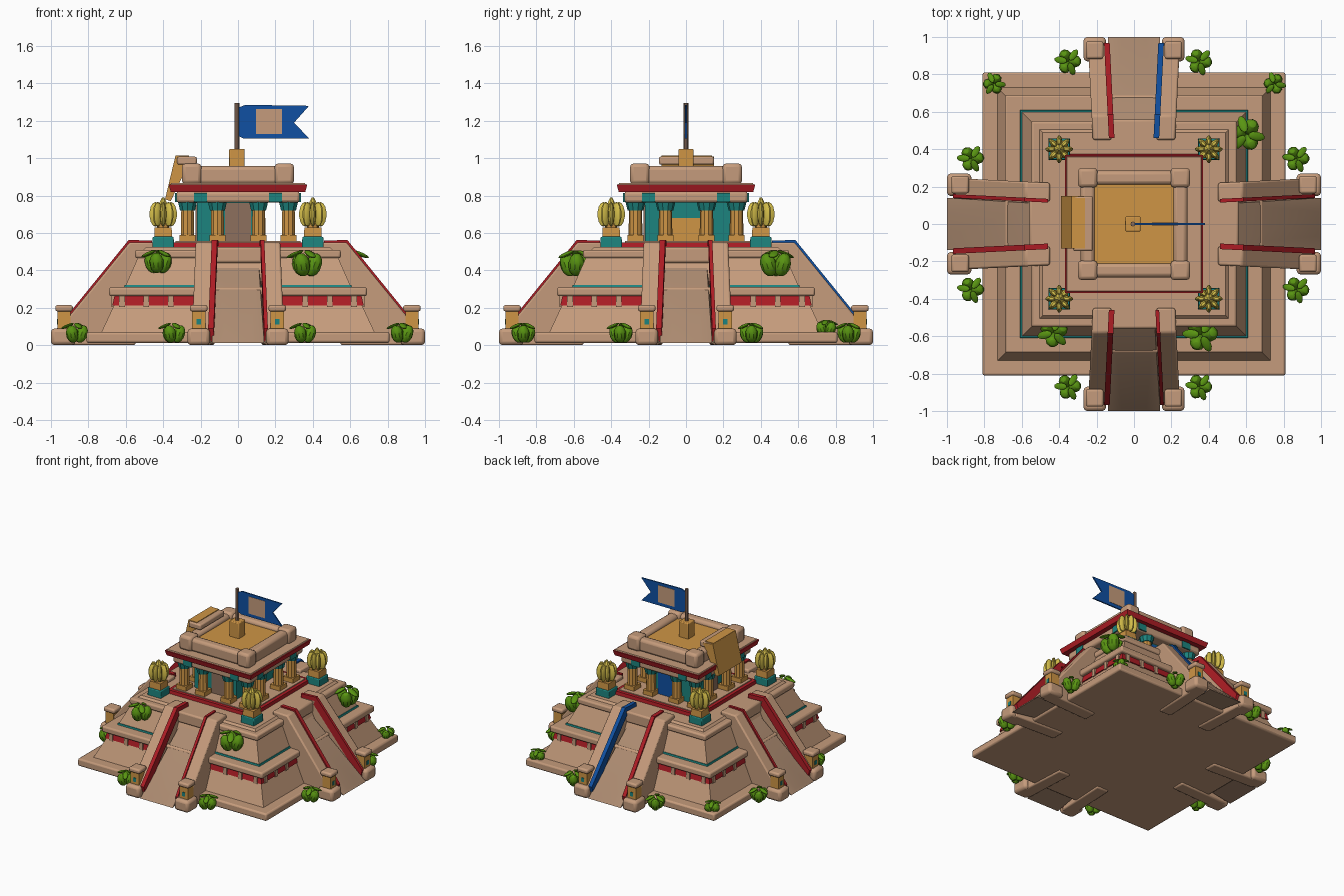
import bpy, bmesh, math
from mathutils import Matrix, Vector

cube = bpy.data.objects.get("Cube")
if cube:
    bpy.data.objects.remove(cube, do_unlink=True)


def material(name, rgb):
    m = bpy.data.materials.new(name)
    m.use_nodes = True
    m.diffuse_color = (*rgb, 1)
    bsdf = next(n for n in m.node_tree.nodes if n.type == 'BSDF_PRINCIPLED')
    bsdf.inputs["Base Color"].default_value = (*rgb, 1)
    bsdf.inputs["Roughness"].default_value = 0.8
    return m


STONE = material("sandstone", (0.56, 0.33, 0.20))
STAIR = material("shaded_sandstone", (0.42, 0.26, 0.165))
BROWN = material("worn_brown", (0.27, 0.16, 0.11))
RED = material("red_paint", (0.42, 0.012, 0.018))
TEAL = material("teal_paint", (0.012, 0.23, 0.21))
OCHRE = material("ochre", (0.62, 0.30, 0.06))
YELLOW = material("bud_yellow", (0.68, 0.53, 0.07))
GREEN = material("leaf_green", (0.10, 0.30, 0.006))
BLUE = material("flag_blue", (0.005, 0.08, 0.36))


def finish(name, bm, mat, bevel=0.0):
    bmesh.ops.recalc_face_normals(bm, faces=bm.faces[:])
    me = bpy.data.meshes.new(name)
    bm.to_mesh(me)
    bm.free()
    me.materials.append(mat)
    ob = bpy.data.objects.new(name, me)
    bpy.context.collection.objects.link(ob)
    if bevel:
        mod = ob.modifiers.new("soft_edges", 'BEVEL')
        mod.width, mod.segments = bevel, 2
    bpy.ops.object.select_all(action='DESELECT')
    ob.select_set(True)
    bpy.context.view_layer.objects.active = ob
    bpy.ops.object.shade_smooth_by_angle(angle=math.radians(30))
    return ob


def hull(name, points, mat, bevel=0.0, turn=0):
    """Convex solid around the points, turned by quarter turns about z."""
    bm = bmesh.new()
    rot = Matrix.Rotation(turn * math.pi / 2, 3, 'Z')
    for p in points:
        bm.verts.new(rot @ Vector(p))
    res = bmesh.ops.convex_hull(bm, input=bm.verts[:])
    loose = {g for g in res["geom_interior"] + res["geom_unused"] if isinstance(g, bmesh.types.BMVert)}
    bmesh.ops.delete(bm, geom=list(loose), context='VERTS')
    bmesh.ops.dissolve_limit(bm, angle_limit=0.01, verts=bm.verts[:], edges=bm.edges[:])
    return finish(name, bm, mat, bevel)


def box(name, x, y, z, mat, bevel=0.0, turn=0):
    return hull(name, [(a, b, c) for a in x for b in y for c in z], mat, bevel, turn)


def tier(name, low, high, z0, z1, mat, bevel=0.0, at=(0, 0)):
    pts = [(at[0] + sx * h, at[1] + sy * h, z) for h, z in ((low, z0), (high, z1))
           for sx in (-1, 1) for sy in (-1, 1)]
    return hull(name, pts, mat, bevel)


def drum(name, x, y, z0, z1, r0, r1, mat, sides=10):
    bm = bmesh.new()
    bmesh.ops.create_cone(bm, cap_ends=True, segments=sides, radius1=r0, radius2=r1, depth=z1 - z0,
                          matrix=Matrix.Translation((x, y, (z0 + z1) / 2)))
    return finish(name, bm, mat)


def blobs(name, transforms, mat):
    bm = bmesh.new()
    for m in transforms:
        bmesh.ops.create_uvsphere(bm, u_segments=10, v_segments=7, radius=1, matrix=m)
    return finish(name, bm, mat)


# Stepped pyramid body
tier("ground_plinth", 0.81, 0.81, 0.012, 0.07, STONE, 0.012)
tier("lower_tier", 0.73, 0.66, 0.07, 0.22, STONE)
tier("lower_red_band", 0.672, 0.66, 0.213, 0.265, RED)
tier("lower_ledge", 0.69, 0.69, 0.262, 0.31, STONE, 0.012)
tier("teal_line", 0.610, 0.606, 0.31, 0.321, TEAL)
tier("upper_tier", 0.605, 0.53, 0.31, 0.48, STONE)
tier("upper_ledge", 0.55, 0.55, 0.465, 0.51, STONE, 0.012)
tier("terrace", 0.51, 0.49, 0.505, 0.525, STONE)
tier("temple_step", 0.365, 0.36, 0.52, 0.55, RED, at=(0, 0.01))
tier("temple_floor", 0.335, 0.335, 0.53, 0.556, STONE, at=(0, 0.01))

# Four stairways with sloping side walls, painted inner strips and lantern posts
for k in range(4):
    ramp = [(s * w, -d, z) for s in (-1, 1) for w, d, z in
            ((0.11, 0.53, 0.44), (0.065, 0.99, 0.03), (0.14, 0.53, 0.28), (0.14, 1, 0.012), (0.12, 0.8, 0.03))]
    hull("stair_ramp", ramp, STAIR, 0, k)
    box("stair_landing", (-0.13, 0.13), (-0.56, -0.44), (0.44, 0.525), STONE, 0.012, k)
    for x in (-0.62, -0.49, -0.36, 0.36, 0.49, 0.62):
        box("band_block", (x - 0.015, x + 0.015), (-0.676, -0.65), (0.205, 0.263), STONE, 0, k)
    for s in (-1, 1):
        profile = ((0.96, 0.0), (0.96, 0.085), (0.58, 0.55), (0.45, 0.55), (0.45, 0.45), (0.55, 0.0))

        def inner(d):
            return 0.12 + 0.05 * (d - 0.45)

        wall = [(s * (inner(d) + w), -d, z) for d, z in profile for w in (0, 0.1)]
        hull("stair_side_wall", wall, STONE, 0.01, k)
        # The strips on one wall of each stair are the broader ones
        broad = k == 2 or (k, s) in ((0, -1), (1, -1), (3, 1))
        out, colour = (0.016 if broad else 0.006), (BLUE if (k, s) == (2, -1) else RED)
        for path in (((0.95, 0.02), (0.968, 0.09), (0.585, 0.562), (0.565, 0.50)),
                     ((0.585, 0.562), (0.58, 0.53), (0.46, 0.53), (0.46, 0.56))):
            hull("stair_painted_strip", [(s * (inner(d) + w), -d, z) for w in (-out, 0.014) for d, z in path],
                 colour, 0, k)
        x = sorted((s * 0.15, s * 0.27))
        box("stair_end_block", x, (-1, -0.87), (0, 0.09), STONE, 0.02, k)
        px, py = s * 0.21, -0.93
        box("lantern_post", (px - 0.035, px + 0.035), (py - 0.035, py + 0.035), (0.08, 0.19), OCHRE, 0, k)
        box("lantern_window", (px - 0.012, px + 0.012), (py - 0.039, py + 0.039), (0.11, 0.14), TEAL, 0, k)
        box("lantern_cap", (px - 0.047, px + 0.047), (py - 0.047, py + 0.047), (0.18, 0.215), STONE, 0.012, k)

# Temple chamber and doors
box("temple_chamber", (-0.22, 0.14), (-0.22, 0.24), (0.55, 0.78), TEAL)
box("front_door", (-0.07, 0.07), (-0.226, -0.21), (0.55, 0.76), BROWN)
box("back_door", (-0.07, 0.07), (0.23, 0.246), (0.55, 0.75), BLUE)
box("left_door", (0.13, 0.146), (-0.08, 0.14), (0.55, 0.68), OCHRE)
box("right_door", (-0.226, -0.21), (-0.07, 0.08), (0.55, 0.75), BROWN)

# Colonnade: square bases, round shafts, teal capitals
spots = (-0.27, -0.11, 0.11, 0.27)
for x in spots:
    for y in spots:
        if max(abs(x), abs(y)) > 0.2:
            box("column_base", (x - 0.042, x + 0.042), (y - 0.042, y + 0.042), (0.55, 0.59), OCHRE)
            drum("column_shaft", x, y, 0.59, 0.725, 0.037, 0.035, OCHRE)
            drum("column_capital", x, y, 0.72, 0.765, 0.042, 0.053, TEAL)

# Cornice, roof and parapet
tier("architrave", 0.33, 0.33, 0.762, 0.822, STONE, 0.015)
tier("red_cornice", 0.36, 0.37, 0.82, 0.858, RED)
tier("cornice_top", 0.362, 0.358, 0.855, 0.866, STONE)
tier("roof_floor", 0.225, 0.225, 0.86, 0.93, OCHRE)
for k in range(4):
    for x in (-0.2, 0.2):
        box("architrave_plate", (x - 0.035, x + 0.035), (-0.336, -0.327), (0.765, 0.815), TEAL, 0, k)
    box("parapet_beam", (-0.27, 0.27), (-0.285, -0.21), (0.86, 0.958), STONE, 0.02, k)
    box("parapet_corner", (0.195, 0.30), (-0.30, -0.195), (0.86, 0.972), STONE, 0.02, k)
hull("leaning_panel", [(x, y, z) for y in (-0.13, 0.15) for x, z in
                       ((-0.39, 0.78), (-0.36, 0.77), (-0.335, 1.01), (-0.25, 1.0))], OCHRE)
box("leaning_panel_cap", (-0.325, -0.22), (-0.145, 0.15), (0.965, 1.008), STONE, 0.01)
box("leaning_panel_top", (-0.334, -0.262), (-0.13, 0.14), (1.005, 1.013), OCHRE)

# Flag on its pole
box("pole_base", (-0.047, 0.035), (-0.04, 0.04), (0.89, 1.05), OCHRE, 0.006)
drum("flag_pole", -0.006, 0, 1.04, 1.295, 0.013, 0.013, BROWN, 8)
bm = bmesh.new()
outline = ((0, 1.12), (0.03, 1.105), (0.38, 1.105), (0.30, 1.19), (0.38, 1.28), (0.04, 1.285), (0, 1.27))
face = bm.faces.new([bm.verts.new((x, -0.005, z)) for x, z in outline])
back = bmesh.ops.extrude_face_region(bm, geom=[face])
bmesh.ops.translate(bm, vec=(0, 0.01, 0), verts=[v for v in back["geom"] if isinstance(v, bmesh.types.BMVert)])
finish("flag", bm, BLUE)
for y in (-0.0065, 0.0065):
    box("flag_patch", (0.095, 0.235), (y - 0.001, y + 0.001), (1.13, 1.262), STONE)

# Corner pedestals with buds of thin curved petals
for x in (-0.4, 0.4):
    for y in (-0.4, 0.4):
        tier("pedestal_foot", 0.058, 0.056, 0.515, 0.58, TEAL, 0.006, (x, y))
        tier("pedestal_block", 0.048, 0.045, 0.575, 0.63, OCHRE, 0, (x, y))
        petals = []
        for i in range(8):
            petals.append(Matrix.Translation((x, y, 0.70)) @ Matrix.Rotation(i * math.tau / 8, 4, 'Z')
                          @ Matrix.Translation((0.041, 0, 0)) @ Matrix.Diagonal((0.034, 0.017, 0.066, 1)))
        blobs("bud_petals", petals, YELLOW)
        drum("bud_core", x, y, 0.62, 0.735, 0.032, 0.036, OCHRE, 8)
        drum("bud_tip", x, y, 0.73, 0.79, 0.036, 0.006, YELLOW, 7)


# Plants: three fat leaves round a centre, with thin drooping tips
def plant(x, y, z, size, spin):
    parts = []
    for i in range(3):
        turn = Matrix.Translation((x, y, z)) @ Matrix.Rotation(spin + i * math.tau / 3, 4, 'Z')
        fat = Matrix.Translation((0.035 * size, 0, 0)) @ Matrix.Rotation(0.35, 4, 'Y')
        parts.append(turn @ fat @ Matrix.Diagonal((0.035 * size, 0.035 * size, 0.052 * size, 1)))
        thin = Matrix.Rotation(0.9, 4, 'Z') @ Matrix.Translation((0.045 * size, 0, 0.045 * size)) \
            @ Matrix.Rotation(0.4, 4, 'Y')
        parts.append(turn @ thin @ Matrix.Diagonal((0.04 * size, 0.02 * size, 0.009 * size, 1)))
    blobs("plant", parts, GREEN)


for sx in (-1, 1):
    for sy in (-1, 1):
        plant(sx * 0.35, sy * 0.87, 0.06, 0.95, sx + sy)
        plant(sx * 0.87, sy * 0.35, 0.06, 0.95, sx - sy)
    plant(sx * 0.75, 0.75, 0.085, 0.8, sx)
plant(0.60, 0.48, 0.43, 1.25, 1.0)
plant(-0.43, -0.58, 0.44, 1.1, 0.4)
plant(0.36, -0.59, 0.43, 1.25, 2.2)
